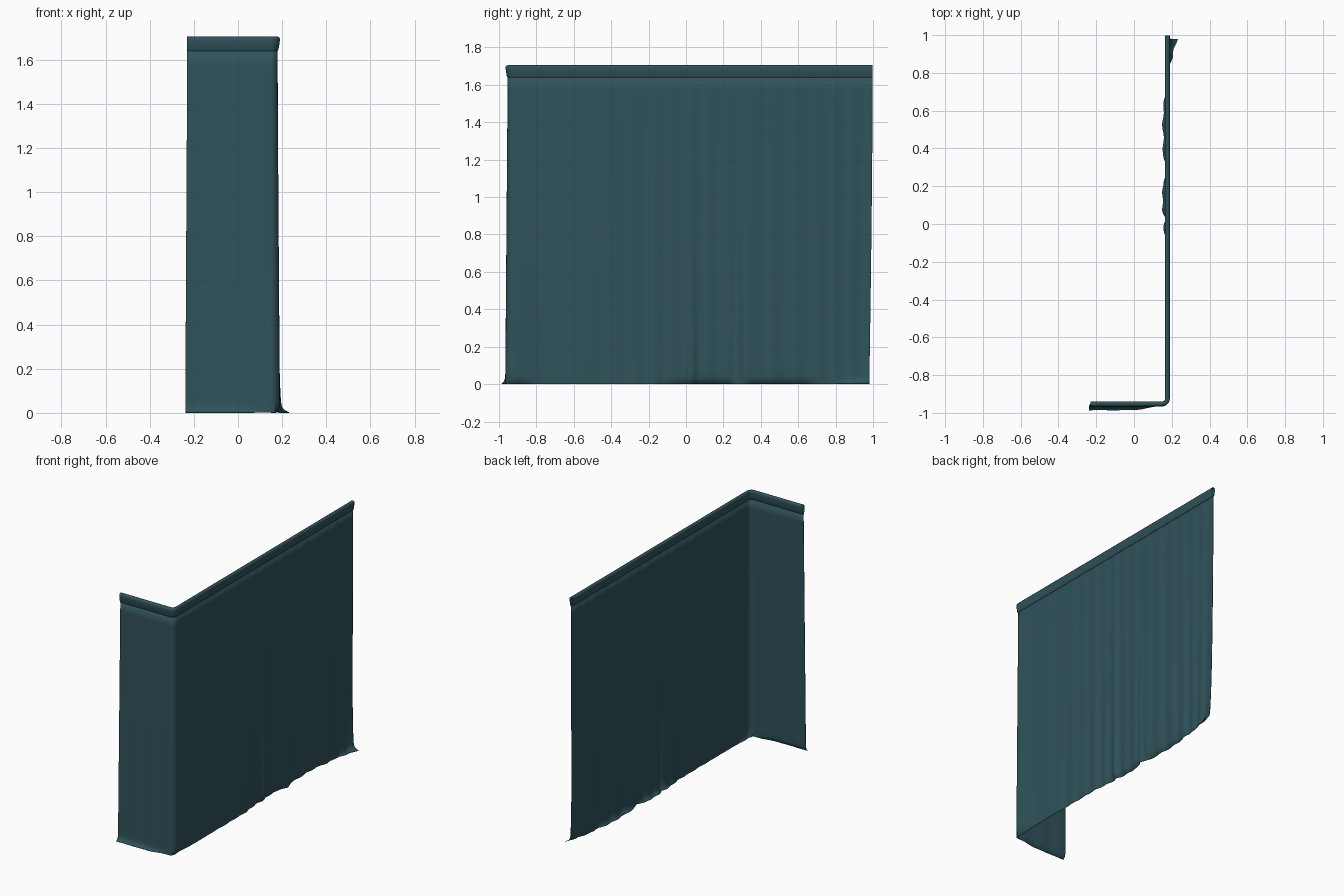
import bpy, bmesh, math

if "Cube" in bpy.data.objects:
    bpy.data.objects.remove(bpy.data.objects["Cube"])

TOP, SEAM = 1.705, 1.645
X0, XW, YW, Y1, R = -0.23, 0.177, -0.952, 0.998, 0.03

fabric = bpy.data.materials.new("dark teal fabric")
fabric.diffuse_color = (0.029, 0.085, 0.104, 1)
fabric.use_nodes = True
fabric.node_tree.nodes["Principled BSDF"].inputs["Base Color"].default_value = fabric.diffuse_color


# L-shaped rail path: (x, y, outward normal x, outward normal y)
def rail():
    pts = []
    for i in range(50):
        pts.append((X0 + (XW - R - X0) * i / 50, YW, 0, -1))
    for i in range(11):
        a = -math.pi / 2 + math.pi / 2 * i / 10
        pts.append((XW - R + R * math.cos(a), YW + R + R * math.sin(a),
                    math.cos(a), math.sin(a)))
    for i in range(1, 261):
        pts.append((XW, YW + R + (Y1 - YW - R) * i / 260, 1, 0))
    return pts


def smooth(a, b, v):
    t = min(1, max(0, (v - a) / (b - a)))
    return t * t * (3 - 2 * t)


def bell(v, c, w):
    return math.exp(-((v - c) / w) ** 2)


# outward displacement of the cloth
def drape(x, y, nx, z):
    low = max(0.0, 1 - z / SEAM)
    near = math.exp(-z / 0.012)                       # only right at the floor
    soft = math.exp(-z / 0.22)
    if nx < 0.5:                                      # short return side
        return 0.012 * low + near * 0.024 * (1 - smooth(-0.02, 0.15, x)) \
            + 0.001 * math.sin(x * 45) * low
    # long side: gentle pleats, getting deeper towards the floor
    area = smooth(-0.75, -0.1, y)
    d = 0.0022 * math.sin(y * 58 + 1.2 * math.sin(y * 7)) * area * (0.5 + low)
    d += 0.0015 * math.sin(y * 31 + 1) * area * low
    for c, w, a in ((0.03, 0.022, 0.008), (0.28, 0.018, 0.009), (0.72, 0.03, 0.006)):
        d += a * bell(y, c, w) * low ** 1.5
    d += 0.012 * low * (1 - smooth(-0.95, -0.75, y))
    # hem turned inwards in two lobes, and a little at the corner
    inward = 0.026 * smooth(-0.22, 0.08, y) * (1 - smooth(0.22, 0.28, y))
    inward += 0.024 * smooth(0.29, 0.36, y) * (1 - smooth(0.6, 0.76, y))
    inward += 0.02 * bell(y, -0.9, 0.08)
    d -= inward * math.exp(-z / 0.018)
    # free end kicks outwards over the floor
    end = max(0.0, (y - 0.8) / 0.198)
    return d + end * (0.016 * soft + 0.04 * near)


def make_strip(name, rows, angle):
    bm = bmesh.new()
    grid = [[bm.verts.new(p) for p in row] for row in rows]
    for a, b in zip(grid, grid[1:]):
        for i in range(len(a) - 1):
            bm.faces.new((a[i], a[i + 1], b[i + 1], b[i]))
    bmesh.ops.remove_doubles(bm, verts=bm.verts, dist=1e-6)
    bmesh.ops.recalc_face_normals(bm, faces=bm.faces)
    me = bpy.data.meshes.new(name)
    bm.to_mesh(me)
    bm.free()
    me.materials.append(fabric)
    ob = bpy.data.objects.new(name, me)
    bpy.context.collection.objects.link(ob)
    bpy.context.view_layer.objects.active = ob
    ob.select_set(True)
    bpy.ops.object.shade_smooth_by_angle(angle=math.radians(angle))
    ob.select_set(False)
    return ob


path = rail()

# hanging cloth, rows packed closer near the floor
levels = [0.0015 + (SEAM + 0.005) * (i / 48) ** 2.2 for i in range(49)]
rows = []
for z in levels:
    low = max(0.0, 1 - z / SEAM)
    row = []
    for x, y, nx, ny in path:
        d = drape(x, y, nx, z)
        px, py = x + nx * d, y + ny * d
        px -= 0.009 * low * (1 - smooth(X0, 0.05, x))     # ends drift slightly
        py -= 0.018 * low ** 1.5 * smooth(0.7, 1.0, y)
        row.append((px, py, z))
    rows.append(row)
cloth = make_strip("curtain_cloth", rows, 50)
thick = cloth.modifiers.new("cloth_thickness", 'SOLIDIFY')
thick.thickness, thick.offset = 0.003, 0

# rod pocket: flattened tube along the top, pinched at the stitched seam
section = [(0.003, 1.640), (0.007, 1.650), (0.010, 1.668), (0.013, 1.688),
           (0.012, 1.698), (0.006, 1.7045), (0, TOP), (-0.006, 1.7045),
           (-0.012, 1.698), (-0.012, 1.688), (-0.010, 1.668),
           (-0.007, 1.650), (-0.003, 1.640), (0.003, 1.640)]
rows = [[(x + nx * o, y + ny * o, z) for o, z in section] for x, y, nx, ny in path]
make_strip("rod_pocket", rows, 50)
